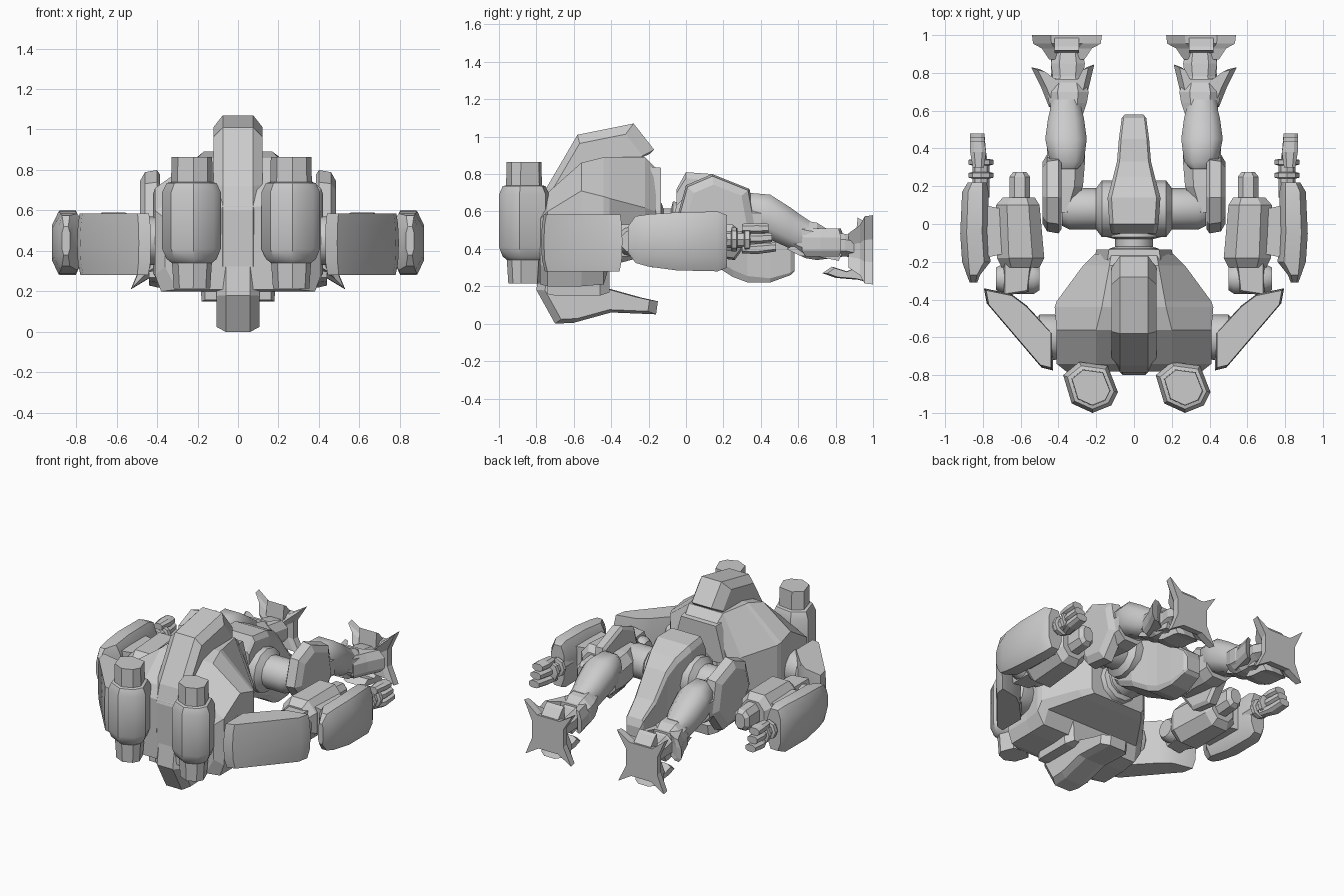
import bpy, bmesh, math


def finish(name, bm, mirror, smooth):
    bmesh.ops.recalc_face_normals(bm, faces=bm.faces[:])
    me = bpy.data.meshes.new(name)
    bm.to_mesh(me)
    bm.free()
    ob = bpy.data.objects.new(name, me)
    bpy.context.collection.objects.link(ob)
    if smooth:
        bpy.ops.object.select_all(action='DESELECT')
        ob.select_set(True)
        bpy.context.view_layer.objects.active = ob
        bpy.ops.object.shade_smooth_by_angle(angle=math.radians(smooth))
    if mirror:
        m = ob.modifiers.new("mirror", 'MIRROR')
        m.use_mirror_merge = False
    return ob


def loft(name, rings, mirror=False, smooth=0):
    """Skin a list of equally long 3D rings and cap both ends."""
    bm = bmesh.new()
    vs = [[bm.verts.new(p) for p in r] for r in rings]
    n = len(vs[0])
    for a, b in zip(vs, vs[1:]):
        for i in range(n):
            bm.faces.new((a[i], a[(i + 1) % n], b[(i + 1) % n], b[i]))
    bm.faces.new(vs[0])
    bm.faces.new(vs[-1])
    return finish(name, bm, mirror, smooth)


def place(axis, u, v, h):
    return {'x': (h, u, v), 'y': (u, h, v), 'z': (u, v, h)}[axis]


def prism(name, poly, axis, levels, mirror=False, smooth=0):
    """Extrude a profile through (height, scale) levels along an axis."""
    cu = sum(p[0] for p in poly) / len(poly)
    cv = sum(p[1] for p in poly) / len(poly)
    rings = [[place(axis, cu + (u - cu) * s, cv + (v - cv) * s, h) for u, v in poly]
             for h, s in levels]
    return loft(name, rings, mirror, smooth)


def tube(name, c, axis, levels, n=12, mirror=False, smooth=40):
    """Turned part: (height, radius) levels about a centre on the axis."""
    rings = [[place(axis, c[0] + r * math.cos(2 * math.pi * i / n),
                    c[1] + r * math.sin(2 * math.pi * i / n), h) for i in range(n)]
             for h, r in levels]
    return loft(name, rings, mirror, smooth)


def octo(name, sections, mirror=True, smooth=0, k=0.5):
    """Limb along y: (y, x centre, z centre, half width, half height) chamfered sections."""
    shape = [(1, k), (k, 1), (-k, 1), (-1, k), (-1, -k), (-k, -1), (k, -1), (1, -k)]
    return loft(name, [[(x + w * a, y, z + h * b) for a, b in shape]
                       for y, x, z, w, h in sections], mirror, smooth)


# Torso: half sections lofted along y, with a step on the underside
torso = []
for y, a, zt, b, z1, z2, c, zb in [
        (-.78, .18, .62, .36, .56, .32, .30, .21), (-.74, .20, .70, .41, .60, .28, .38, .20),
        (-.56, .20, .86, .41, .71, .28, .38, .20), (-.44, .17, .89, .42, .68, .29, .37, .21),
        (-.41, .165, .89, .41, .67, .36, .36, .31), (-.22, .13, .89, .27, .62, .40, .24, .36),
        (-.16, .12, .83, .21, .60, .41, .19, .38)]:
    half = [(c, zb), (b, z2), (b, z1), (a, zt)]
    torso.append([(x, y, z) for x, z in half] + [(-x, y, z) for x, z in reversed(half)])
loft("torso", torso)

# Central crest above and keel below the torso
prism("top_crest", [(-.78, .3), (-.785, .6), (-.75, .72), (-.58, 1.01), (-.28, 1.07), (-.17, .93),
                    (-.19, .91), (-.57, .84), (-.55, .4)], 'x',
      [(-.12, .82), (-.075, 1), (.075, 1), (.12, .82)])
prism("lower_keel", [(-.77, .4), (-.80, .18), (-.70, 0), (-.60, .005), (-.40, .06), (-.16, .05),
                     (-.15, .12), (-.24, .14), (-.42, .19), (-.43, .3), (-.5, .4)], 'x',
      [(-.105, .86), (-.06, 1), (.06, 1), (.105, .86)])
prism("lower_torso_plate", [(-.18, .15), (.18, .15), (.19, .32), (-.19, .32)], 'y',
      [(-.74, .9), (-.70, 1), (-.46, 1), (-.41, .8)])
prism("waist_plate", [(-.21, .58), (.21, .58), (.14, .84), (-.14, .84)], 'y', [(-.19, 1), (-.135, .95)])

# Shoulder pods: two equal drums with narrower ends
for side, dx in (("left", 0), ("right", .49)):
    pod = [(-.375, -.80), (-.29, -.73), (-.14, -.75), (-.085, -.89), (-.12, -.96), (-.22, -1.0), (-.33, -.95)]
    prism("shoulder_pod_" + side, [(x + dx, y) for x, y in pod], 'z',
          [(.215, .62), (.34, .68), (.36, .85), (.41, 1), (.69, 1), (.735, .85), (.74, .71), (.865, .69)],
          False, 40)

# Upper arms, shoulder and elbow joints
prism("upper_arm", [(.43, -.775), (.49, -.76), (.78, -.42), (.795, -.34), (.65, -.37), (.57, -.43),
                    (.43, -.58)],
      'z', [(.28, .92), (.34, .98), (.44, 1), (.53, .98), (.585, .94)], True, 35)
tube("shoulder_joint", (-.60, .45), 'x', [(.36, .10), (.42, .12), (.5, .12), (.55, .07)], 12, True)
tube("elbow_joint", (-.29, .44), 'x', [(.50, .06), (.53, .08), (.69, .08), (.73, .06)], 12, True)
prism("elbow_link", [(.56, -.36), (.69, -.38), (.69, -.18), (.54, -.18)], 'z',
      [(.36, .9), (.39, 1), (.50, 1), (.53, .9)], True)

# Forearm: outer shield, inner housing, nozzle
octo("forearm_shield", [(-.31, .85, .45, .02, .07), (-.27, .85, .45, .035, .125), (-.20, .835, .445, .075, .14),
                        (-.05, .845, .44, .075, .155), (.17, .84, .44, .07, .16),
                        (.22, .83, .44, .05, .14)], True, 35, .55)
octo("forearm_housing", [(-.23, .60, .44, .10, .10), (-.18, .60, .44, .125, .14),
                         (.10, .615, .45, .115, .14), (.14, .61, .45, .085, .10)])
octo("forearm_nozzle", [(.12, .605, .46, .055, .08), (.25, .605, .46, .055, .07),
                        (.275, .605, .46, .035, .05)])
prism("forearm_bridge", [(.70, -.16), (.79, -.18), (.79, .10), (.70, .08)], 'z',
      [(.36, 1), (.54, 1)], True)

# Hand: wrist rings and fingers
tube("wrist", (.81, .45), 'y', [(.14, .045), (.24, .045), (.245, .065), (.27, .065), (.275, .045),
                                (.31, .045), (.315, .065), (.34, .065), (.345, .04)], 8, True)
for i in range(3):
    octo("finger", [(.30, .80 + .012 * i, .40 + .055 * i, .03, .024),
                    (.38, .825, .40 + .055 * i, .042, .028), (.48 - .02 * i, .83, .41 + .05 * i, .038, .024)])

# Waist, hip axle and pelvis block tapering between the legs
tube("waist", (0, .52), 'y', [(-.2, .15), (-.13, .13), (-.12, .10), (-.08, .10), (-.07, .14), (.02, .13)], 10)
tube("hip_axle", (.08, .56), 'x', [(-.38, .09), (-.34, .11), (-.2, .11), (-.17, .15), (.17, .15),
                                   (.2, .11), (.34, .11), (.38, .09)], 12)
octo("pelvis", [(-.05, 0, .58, .12, .14), (.0, 0, .60, .13, .21), (.14, 0, .56, .14, .24),
                (.25, 0, .50, .11, .25), (.33, 0, .45, .09, .23), (.45, 0, .37, .08, .15),
                (.56, 0, .345, .065, .085), (.58, 0, .33, .05, .05)], False, 0, .85)

# Hip side skirts and inner thigh
prism("hip_skirt", [(-.05, .56), (.0, .74), (.14, .80), (.34, .72), (.38, .50), (.26, .34), (.10, .36)],
      'x', [(.385, .9), (.40, 1), (.46, .95), (.485, .75)], True)
octo("thigh", [(.06, .38, .56, .05, .10), (.2, .36, .55, .09, .11), (.32, .36, .54, .10, .11),
               (.40, .36, .54, .10, .10)])

# Legs: rounded knee, shin, flared guard
octo("knee", [(.29, .35, .62, .05, .06), (.33, .355, .60, .09, .10), (.45, .36, .57, .11, .12),
              (.56, .36, .51, .095, .11), (.60, .36, .49, .085, .10), (.66, .36, .46, .08, .09)], True, 50)
octo("shin", [(.58, .35, .47, .08, .09), (.64, .35, .45, .10, .10), (.70, .35, .44, .11, .10),
              (.78, .35, .42, .08, .07), (.85, .35, .42, .09, .06), (.95, .35, .40, .07, .06)])
prism("shin_guard", [(.45, .62), (.49, .72), (.545, .83), (.50, .82), (.43, .77), (.28, .77), (.25, .83),
                     (.21, .845), (.24, .72), (.26, .64)], 'z',
      [(.36, .85), (.39, 1), (.46, 1), (.51, .8)], True)
prism("shin_keel", [(.52, .40), (.60, .36), (.68, .36), (.83, .33), (.86, .40), (.7, .5)], 'x',
      [(.30, .9), (.42, .9)], True)

# Star-shaped feet with curled toes
star = [(.54, .58), (.44, .50), (.27, .50), (.17, .56), (.24, .45), (.24, .33),
        (.18, .21), (.28, .27), (.43, .27), (.53, .21), (.48, .33), (.48, .45)]
prism("foot_sole", star, 'y', [(.87, .5), (.93, .72), (.955, .97), (1.0, 1)], True)
prism("toe", [(.73, .27), (.78, .305), (.86, .28), (.93, .31), (.98, .22), (.92, .235), (.80, .245)],
      'x', [(.28, .8), (.32, 1), (.40, 1), (.44, .8)], True)
prism("heel", [(.90, .44), (.915, .575), (.94, .56), (.99, .50), (.99, .42)], 'x',
      [(.29, .9), (.42, .9)], True)
